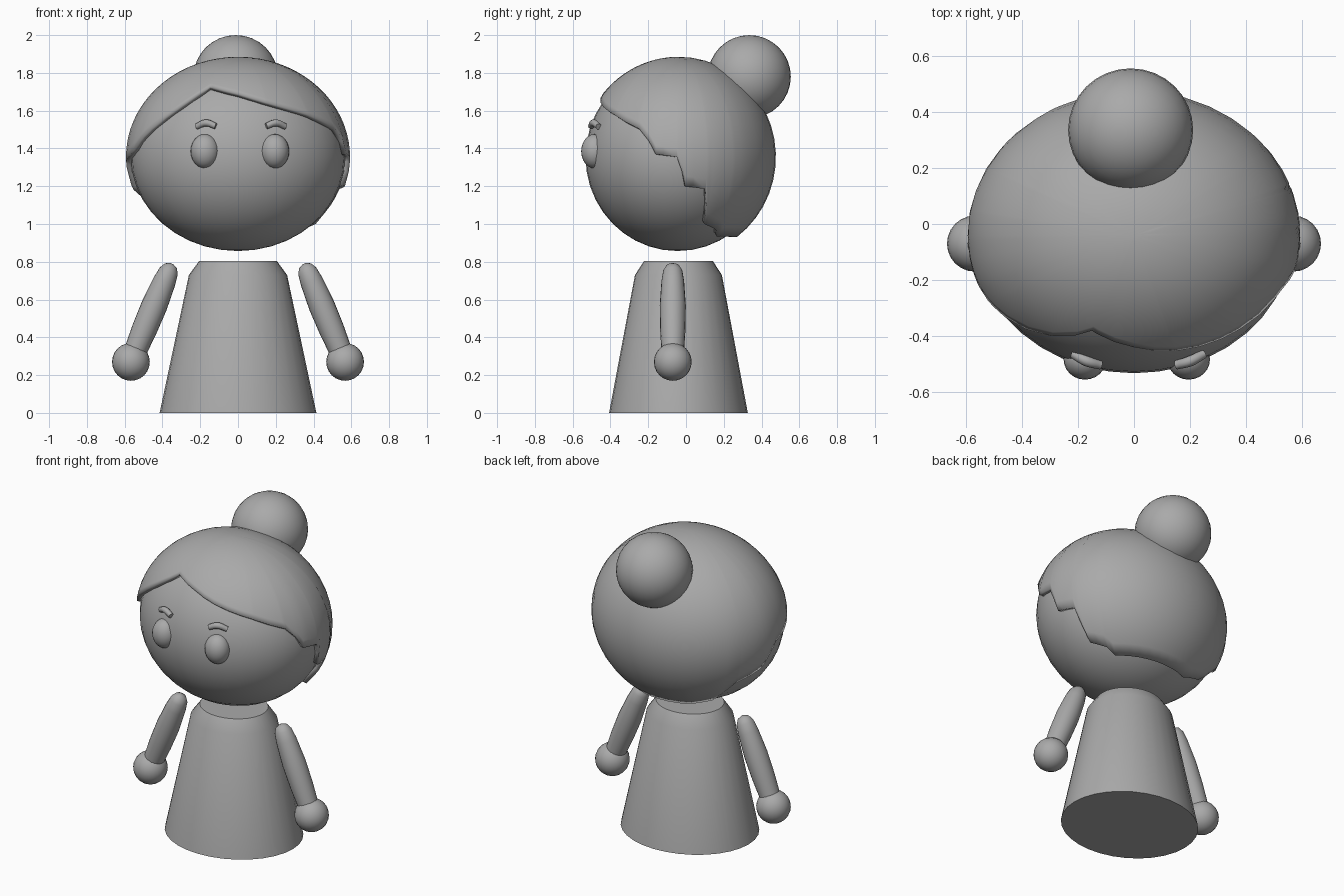
import bpy
import bmesh
from math import sin, cos, asin, acos, sqrt, pi, radians
from mathutils import Matrix, Vector

cube = bpy.data.objects.get("Cube")
if cube:
    bpy.data.objects.remove(cube, do_unlink=True)

grey = bpy.data.materials.new("plain_grey")
grey.use_nodes = True
grey.diffuse_color = (0.4, 0.4, 0.4, 1)
grey.node_tree.nodes["Principled BSDF"].inputs["Base Color"].default_value = (0.4, 0.4, 0.4, 1)


def finish(name, bm, angle=40):
    mesh = bpy.data.meshes.new(name)
    bm.to_mesh(mesh)
    bm.free()
    ob = bpy.data.objects.new(name, mesh)
    bpy.context.collection.objects.link(ob)
    mesh.materials.append(grey)
    bpy.ops.object.select_all(action='DESELECT')
    ob.select_set(True)
    bpy.context.view_layer.objects.active = ob
    bpy.ops.object.shade_smooth_by_angle(angle=radians(angle))
    return ob


def ellipsoid(name, centre, radii, segments=32):
    bm = bmesh.new()
    bmesh.ops.create_uvsphere(bm, u_segments=segments, v_segments=segments // 2, radius=1)
    bm.transform(Matrix.Translation(centre) @ Matrix.Diagonal((*radii, 1)))
    return finish(name, bm)


def lathe(name, profile, matrix, segments=32):
    """Revolve (radius, height) points round z, then place with the matrix."""
    bm = bmesh.new()
    rings = [[bm.verts.new((r * cos(2 * pi * i / segments), r * sin(2 * pi * i / segments), z))
              for i in range(segments)] for r, z in profile]
    for a, b in zip(rings, rings[1:]):
        for i in range(segments):
            j = (i + 1) % segments
            bm.faces.new((a[i], a[j], b[j], b[i]))
    bm.faces.new(rings[0])
    bm.faces.new(rings[-1])
    bmesh.ops.recalc_face_normals(bm, faces=bm.faces)
    bm.transform(matrix)
    return finish(name, bm)


# Body: tapered gown with a sloped shoulder
lathe("body", [(0.415, 0), (0.26, 0.73), (0.205, 0.805)],
      Matrix.Translation((0, -0.04, 0)) @ Matrix.Diagonal((1, 0.885, 1, 1)))

# Arms and hands
ARM = [(0.008, 0), (0.034, -0.012), (0.051, -0.042), (0.06, -0.1),
       (0.069, -0.24), (0.067, -0.38), (0.06, -0.5)]
for side, s in (("left", 1), ("right", -1)):
    lathe(side + "_arm", ARM, Matrix.Translation((s * 0.35, -0.07, 0.79))
          @ Matrix.Rotation(-s * radians(22.7), 4, 'Y'), 20)
    ellipsoid(side + "_hand", (s * 0.567, -0.07, 0.27), (0.1, 0.1, 0.1), 24)

# Head and bun
ellipsoid("head", (0, -0.045, 1.355), (0.567, 0.487, 0.498), 40)
ellipsoid("hair_bun", (-0.012, 0.335, 1.78), (0.223, 0.22, 0.22))

# Eyes and arched eyebrows
for side, s, ex, bx in (("left", 1, 0.195, 0.2), ("right", -1, -0.175, -0.168)):
    ellipsoid(side + "_eye", (ex, -0.483, 1.385), (0.076, 0.072, 0.091), 24)
    curve = bpy.data.curves.new("brow_path", 'CURVE')
    curve.dimensions = '3D'
    curve.bevel_depth = 0.019
    curve.bevel_resolution = 3
    curve.use_fill_caps = True
    spline = curve.splines.new('BEZIER')
    spline.bezier_points.add(2)
    path = [(-0.05, -0.503, 1.518), (0, -0.489, 1.535), (0.05, -0.463, 1.516)]
    for p, (x, y, z) in zip(spline.bezier_points, path):
        p.co = (bx + s * x, y, z)
        p.handle_left_type = p.handle_right_type = 'AUTO'
    for p in (spline.bezier_points[0], spline.bezier_points[2]):
        p.radius = 0.85
    temp = bpy.data.objects.new("brow_path", curve)
    bpy.context.collection.objects.link(temp)
    bpy.context.view_layer.update()
    bm = bmesh.new()
    bm.from_mesh(temp.to_mesh())
    bpy.data.objects.remove(temp, do_unlink=True)
    finish(side + "_eyebrow", bm, 60)

# Hair: a cap whose lower edge follows a jagged hairline (angle from front, height)
CENTRE = Vector((0, -0.04, 1.355))
RX, RY, RZ = 0.593, 0.516, 0.53
HAIRLINE = [(-180, 0.93), (-150, 0.93), (-130, 0.98), (-118, 1.12), (-100, 1.18),
            (-97, 1.21), (-88, 1.33), (-76, 1.36), (-69, 1.39), (-60, 1.46),
            (-21, 1.73), (0, 1.69), (17, 1.645), (43, 1.58), (65, 1.505),
            (72, 1.44), (76.5, 1.37), (89, 1.355), (92, 1.28), (94, 1.2),
            (107, 1.185), (109, 1.1), (111, 1.0), (124, 0.97), (130, 0.935), (180, 0.93)]


def hair_height(a):
    for (a0, z0), (a1, z1) in zip(HAIRLINE, HAIRLINE[1:]):
        if a0 <= a <= a1:
            return z0 + (z1 - z0) * (a - a0) / (a1 - a0)


angles = sorted({a for a, z in HAIRLINE} | set(range(-180, 180, 9)))[:-1]
ROWS = 18
bm = bmesh.new()
pole = bm.verts.new(CENTRE + Vector((0, 0, RZ)))
columns = []
for a in angles:
    low = asin((hair_height(a) - CENTRE.z) / RZ)
    t = radians(a)
    column = []
    for i in range(1, ROWS + 1):
        phi = pi / 2 + (low - pi / 2) * i / ROWS
        offset = Vector((RX * sin(t) * cos(phi), -RY * cos(t) * cos(phi), RZ * sin(phi)))
        column.append(bm.verts.new(CENTRE + offset))
    columns.append(column)
for a, b in zip(columns, columns[1:] + columns[:1]):
    bm.faces.new((pole, a[0], b[0]))
    for i in range(ROWS - 1):
        bm.faces.new((a[i], a[i + 1], b[i + 1], b[i]))
hair = finish("hair", bm, 50)
shell = hair.modifiers.new("thickness", 'SOLIDIFY')
shell.thickness = 0.03
shell.offset = -1
